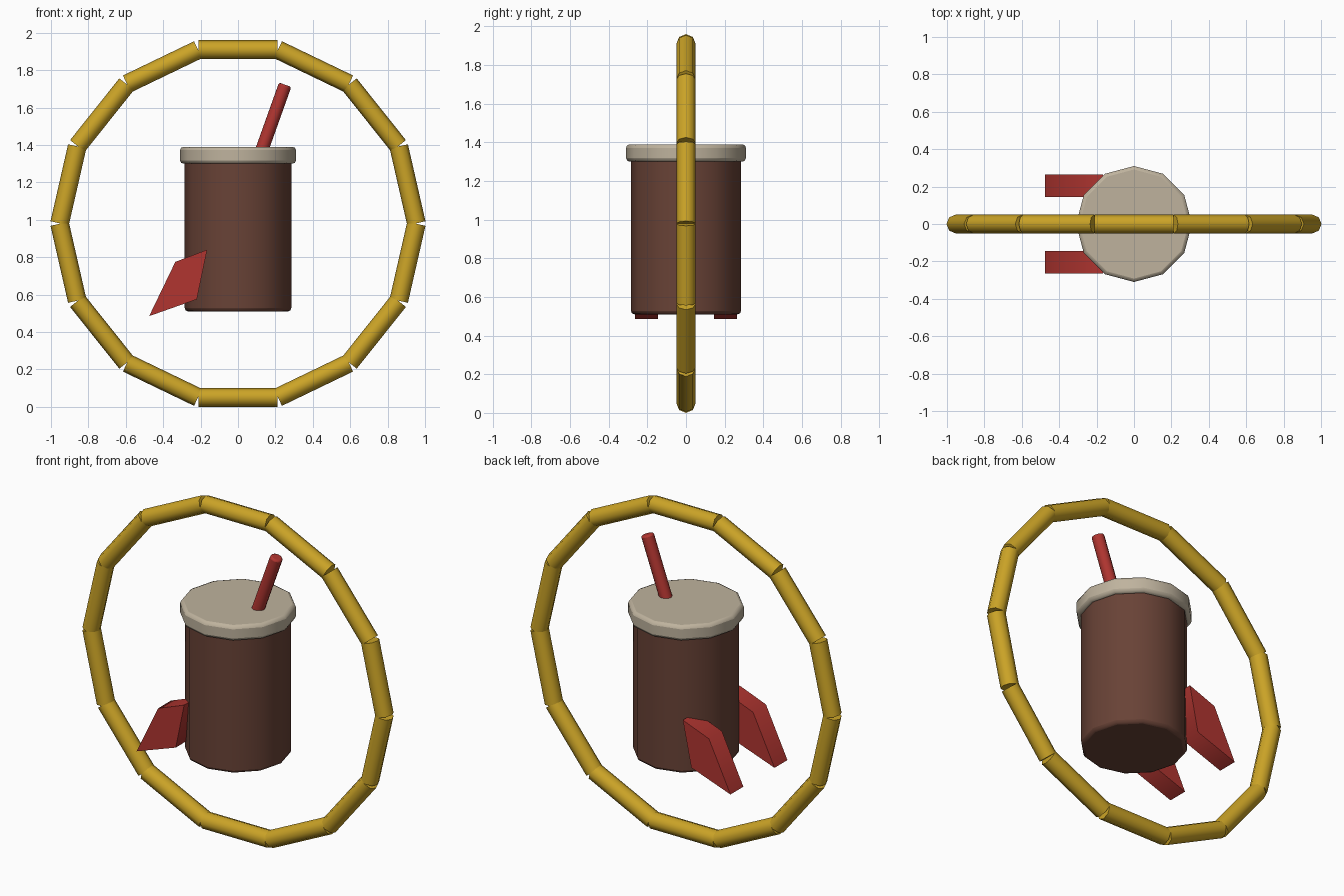
import bpy, bmesh, math
from mathutils import Matrix, Vector

if "Cube" in bpy.data.objects:
    bpy.data.objects.remove(bpy.data.objects["Cube"])


def material(name, rgb):
    m = bpy.data.materials.new(name)
    m.use_nodes = True
    m.diffuse_color = (*rgb, 1)
    m.node_tree.nodes["Principled BSDF"].inputs["Base Color"].default_value = (*rgb, 1)
    return m


GOLD = material("gold", (0.60, 0.37, 0.02))
BROWN = material("chocolate brown", (0.14, 0.055, 0.037))
CREAM = material("cream", (0.52, 0.45, 0.34))
RED = material("red", (0.44, 0.036, 0.03))


def finish(name, bm, mat, angle=35, bevel=0):
    bmesh.ops.recalc_face_normals(bm, faces=bm.faces)
    mesh = bpy.data.meshes.new(name)
    bm.to_mesh(mesh)
    bm.free()
    mesh.materials.append(mat)
    ob = bpy.data.objects.new(name, mesh)
    bpy.context.collection.objects.link(ob)
    bpy.ops.object.select_all(action='DESELECT')
    ob.select_set(True)
    bpy.context.view_layer.objects.active = ob
    bpy.ops.object.shade_smooth_by_angle(angle=math.radians(angle))
    if bevel:
        mod = ob.modifiers.new("rim bevel", 'BEVEL')
        mod.width = bevel
        mod.segments = 2
        mod.limit_method = 'ANGLE'
        mod.angle_limit = math.radians(50)
    return ob


def rod(name, start, end, radius, sides, mat, angle=50, bevel=0):
    """Closed cylinder between two points."""
    start, end = Vector(start), Vector(end)
    axis = end - start
    place = Matrix.Translation((start + end) / 2) @ axis.to_track_quat('Z', 'Y').to_matrix().to_4x4()
    bm = bmesh.new()
    bmesh.ops.create_cone(bm, cap_ends=True, segments=sides, radius1=radius,
                          radius2=radius, depth=axis.length, matrix=place)
    return finish(name, bm, mat, angle, bevel)


# Ring of straight tubes standing around the cup
COUNT, APOTHEM, HALF, CENTRE = 14, 0.93, 0.211, 0.98
for i in range(COUNT):
    a = math.pi / 2 + i * math.tau / COUNT
    mid = Vector((math.cos(a), 0, math.sin(a))) * APOTHEM + Vector((0, 0, CENTRE))
    along = Vector((-math.sin(a), 0, math.cos(a))) * HALF
    rod(f"ring_segment_{i + 1}", mid - along, mid + along, 0.05, 8, GOLD)

# Cup, lid and leaning straw
rod("cup_body", (0, 0, 0.51), (0, 0, 1.34), 0.285, 12, BROWN, bevel=0.018)
rod("cup_lid", (0, 0, 1.30), (0, 0, 1.39), 0.31, 12, CREAM, bevel=0.018)
rod("straw", (0.105, 0, 1.31), (0.252, 0, 1.722), 0.035, 10, RED, bevel=0.01)

# Pair of swept fins on one side of the cup
PROFILE = [(-0.165, 0.84), (-0.335, 0.775), (-0.475, 0.485), (-0.22, 0.575)]
for side, y in (("front", -0.265), ("back", 0.145)):
    bm = bmesh.new()
    face = bm.faces.new([bm.verts.new((x, y, z)) for x, z in PROFILE])
    solid = bmesh.ops.extrude_face_region(bm, geom=[face])
    bmesh.ops.translate(bm, vec=(0, 0.12, 0),
                        verts=[v for v in solid["geom"] if isinstance(v, bmesh.types.BMVert)])
    finish(f"{side}_fin", bm, RED, angle=60)
